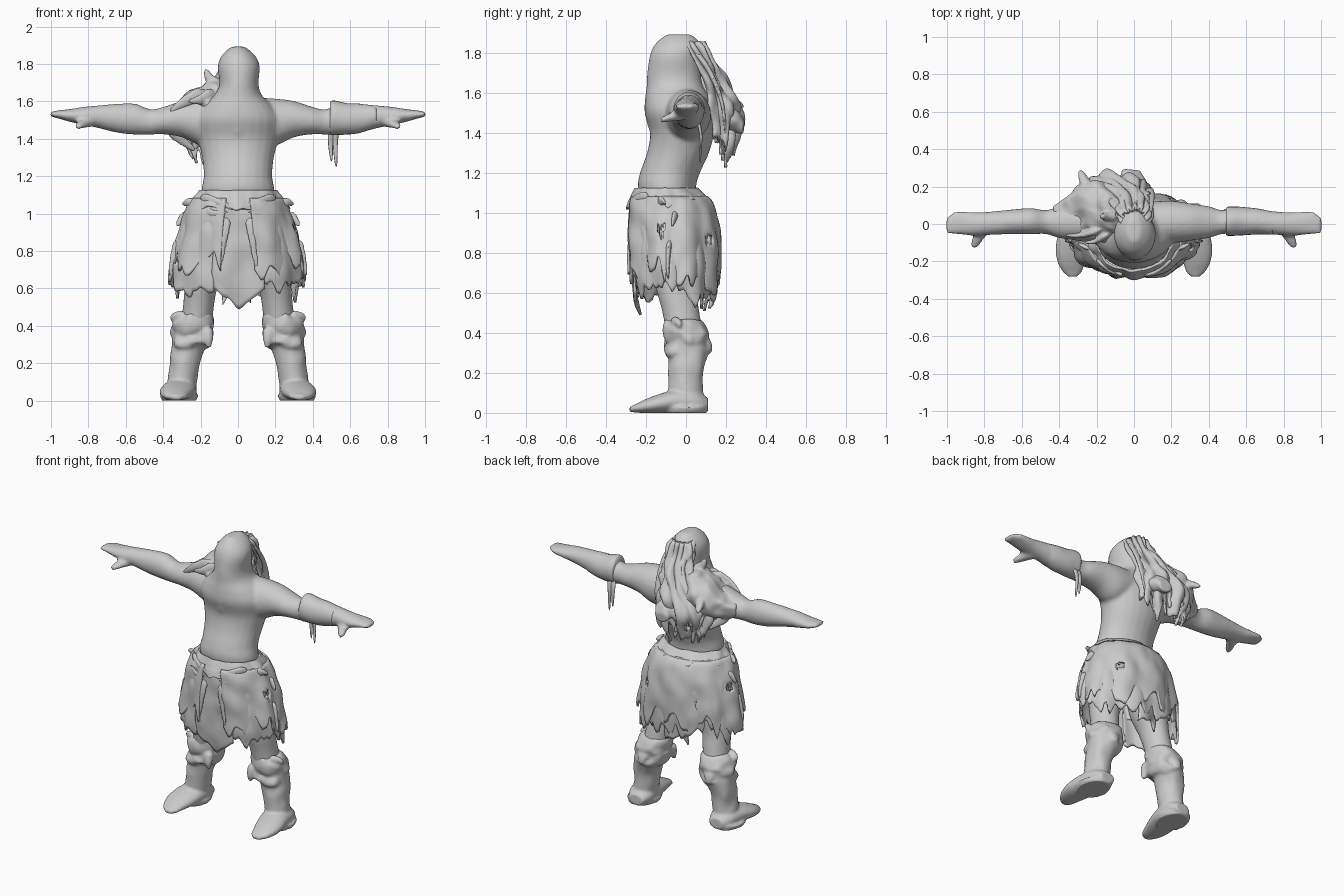
import bpy, bmesh, math, random
from mathutils import Vector, noise

random.seed(4)
old = bpy.data.objects.get("Cube")
if old:
    bpy.data.objects.remove(old)

grey = bpy.data.materials.new("plain grey")
grey.use_nodes = True
grey.diffuse_color = (0.6, 0.6, 0.6, 1)
grey.node_tree.nodes["Principled BSDF"].inputs["Base Color"].default_value = (0.6, 0.6, 0.6, 1)


def spline(rows, steps=4):
    """Smoothly interpolate a list of rows."""
    rows = [Vector(r) for r in rows]
    out = []
    for i in range(len(rows) - 1):
        p0, p1, p2 = rows[max(i - 1, 0)], rows[i], rows[i + 1]
        p3 = rows[min(i + 2, len(rows) - 1)]
        for s in range(steps):
            t = s / steps
            out.append(0.5 * (2 * p1 + (p2 - p0) * t + (2 * p0 - 5 * p1 + 4 * p2 - p3) * t * t
                              + (3 * p1 - p0 - 3 * p2 + p3) * t ** 3))
    return out + [rows[-1]]


def skin(bm, rings):
    """Join rings of vertices into a closed surface."""
    sides = len(rings[0])
    faces = [bm.faces.new(rings[0]), bm.faces.new(rings[-1])]
    for lo, hi in zip(rings, rings[1:]):
        for s in range(sides):
            n = (s + 1) % sides
            faces.append(bm.faces.new((lo[s], lo[n], hi[n], hi[s])))
    bmesh.ops.recalc_face_normals(bm, faces=faces)


def tube(bm, axis, rows, flip=1, rough=0, sides=24):
    """Closed loft along an axis; row = position, two centres, two radii."""
    k = "xyz".index(axis)
    i, j = [n for n in range(3) if n != k]
    rings = []
    for pos, c1, c2, r1, r2 in spline(rows):
        ring = []
        for s in range(sides):
            a = math.tau * s / sides
            p = Vector((0, 0, 0))
            p[k] = pos
            p[i] = c1 + max(r1, .003) * math.cos(a)
            p[j] = c2 + max(r2, .003) * math.sin(a)
            p += noise.noise_vector(p * 14) * rough
            p.x *= flip
            p.z = max(p.z, 0)
            ring.append(bm.verts.new(p))
        rings.append(ring)
    skin(bm, rings)


def strand(bm, points, width, flat=.5):
    """Tapering strip of cloth or hair that follows points."""
    path = spline(points, 5)
    rings = []
    for n, p in enumerate(path):
        d = (path[min(n + 1, len(path) - 1)] - path[max(n - 1, 0)]).normalized()
        u = d.cross(Vector((0, 1, .2))).normalized()
        v = d.cross(u)
        t = n / (len(path) - 1)
        r = width * (1 - t) ** .6 * min(1, .4 + 3 * t) + .002
        rings.append([bm.verts.new(p + u * r * math.cos(a) + v * r * flat * math.sin(a))
                      for a in (math.tau * s / 8 for s in range(8))])
    skin(bm, rings)


def sheet(name, profile, start, end, top, hem, seed, jag=.05, grow=0, tears=(), rough=.012):
    """Ragged cloth wrapped round a profile; angle 0 is the front."""
    bm = bmesh.new()
    prof = sorted(spline(profile), key=lambda r: r[0])
    cols, rows = max(int(abs(end - start) / 2.5), 8), 22
    grid = []
    for c in range(cols + 1):
        deg = start + (end - start) * c / cols
        a = math.radians(deg)
        around = Vector((math.sin(a), math.cos(a), seed))
        low = hem(deg) + jag * (noise.noise(around * 2.5) + noise.noise(around * 7))
        col = []
        for r in range(rows + 1):
            v = r / rows
            z = top + (low - top) * v
            _, cx, cy, rx, ry = min(prof, key=lambda q: abs(q[0] - z))
            near = [q for q in zip(prof, prof[1:]) if q[0][0] <= z <= q[1][0]]
            if near:
                p, q = near[0]
                _, cx, cy, rx, ry = p.lerp(q, (z - p[0]) / (q[0] - p[0]))
            g = grow + .012 * v * math.sin(9 * a + seed)
            g += rough * noise.noise(Vector((math.sin(a) * 3, math.cos(a) * 3, z * 9 + seed)))
            col.append(bm.verts.new((cx + (rx + g) * math.sin(a), cy - (ry + g) * math.cos(a), z)))
        grid.append(col)
    for c in range(cols):
        for r in range(rows):
            deg, z = start + (end - start) * (c + .5) / cols, grid[c][r].co.z
            if not any(math.hypot((deg - t) / 6, (z - h) / .025) < 1 for t, h in tears):
                bm.faces.new((grid[c][r], grid[c + 1][r], grid[c + 1][r + 1], grid[c][r + 1]))
    bmesh.ops.remove_doubles(bm, verts=bm.verts, dist=.0005)
    ob = finish(bm, name)
    solid = ob.modifiers.new("thickness", "SOLIDIFY")
    solid.thickness, solid.offset = .014, 0


def finish(bm, name, voxel=0, relax=4):
    mesh = bpy.data.meshes.new(name)
    bmesh.ops.recalc_face_normals(bm, faces=bm.faces)
    for f in bm.faces:
        f.smooth = True
    bm.to_mesh(mesh)
    bm.free()
    mesh.materials.append(grey)
    ob = bpy.data.objects.new(name, mesh)
    bpy.context.collection.objects.link(ob)
    if voxel:
        m = ob.modifiers.new("fuse", "REMESH")
        m.mode, m.voxel_size, m.use_smooth_shade = "VOXEL", voxel, True
        m = ob.modifiers.new("relax", "SMOOTH")
        m.factor, m.iterations = .5, relax
    return ob


# Torso, head, arms and thighs fused into one body
body = bmesh.new()
tube(body, "z", [(.95, 0, -.07, .19, .13), (1.12, 0, -.095, .195, .145), (1.2, 0, -.08, .183, .15),
                 (1.3, 0, -.04, .192, .155), (1.4, 0, -.02, .215, .16), (1.5, 0, -.035, .225, .172),
                 (1.57, 0, -.04, .19, .165), (1.63, 0, -.055, .13, .142), (1.69, .005, -.06, .105, .135),
                 (1.79, .004, -.055, .112, .125), (1.85, .002, -.04, .085, .11), (1.893, 0, -.035, .035, .06)])
tube(body, "z", [(1.3, 0, -.09, .02, .05), (1.48, 0, -.12, .07, .083), (1.65, 0, -.12, .1, .075)])
for side in (-1, 1):
    tube(body, "x", [(.1, 0, 1.5, .12, .12), (.2, .01, 1.49, .115, .125), (.3, .01, 1.505, .1, .097),
                     (.4, .01, 1.497, .085, .073), (.47, .01, 1.49, .064, .068), (.55, .015, 1.505, .07, .083),
                     (.65, .012, 1.51, .066, .077), (.75, .005, 1.518, .063, .06), (.83, 0, 1.522, .062, .048),
                     (.9, .003, 1.525, .063, .034), (.96, .005, 1.53, .06, .022), (1.005, -.01, 1.532, .042, .012)],
         side)
    tube(body, "y", [(-.13, .855, 1.462, .02, .012), (-.09, .84, 1.475, .03, .02),
                     (0, .79, 1.5, .05, .035)], side)
    tube(body, "z", [(.35, .23, 0, .085, .09), (.5, .212, -.025, .083, .093), (.6, .198, -.045, .088, .1),
                     (.75, .16, -.06, .11, .125), (1, .1, -.07, .1, .12)], side)
finish(body, "body", .012)

# Boots with slouched cuffs below the knee
for side, label in ((-1, "right"), (1, "left")):
    boot = bmesh.new()
    tube(boot, "z", [(.02, .305, .02, .075, .085), (.1, .298, .0, .078, .088), (.2, .288, 0, .08, .088),
                     (.29, .266, .012, .093, .098), (.38, .24, .0, .105, .11), (.43, .23, -.005, .1, .105),
                     (.465, .222, -.012, .085, .092)], side, .008)
    tube(boot, "y", [(.11, .3, .04, .05, .035), (.05, .305, .055, .083, .055), (-.05, .315, .058, .092, .058),
                     (-.14, .33, .045, .09, .047), (-.21, .335, .032, .072, .033),
                     (-.255, .33, .022, .052, .02), (-.282, .328, .018, .025, .012)], side)
    tube(boot, "z", [(0, .315, -.01, .092, .115), (.03, .315, -.01, .104, .122)], side)
    for low, high in ((.33, .455), (.28, .37)):
        mid = (low + high) / 2
        tube(boot, "z", [(low, .255, .01, .085, .09), (low + .02, .25, .006, .106, .112),
                         (mid, .24, 0, .112, .115), (high - .015, .23, -.006, .106, .108),
                         (high + .01, .225, -.01, .085, .09)], side, .022, 32)
    strand(boot, [(side * .28, -.06, .45), (side * .335, -.04, .45), (side * .36, -.03, .43)], .035, .8)
    strand(boot, [(side * .17, -.07, .39), (side * .16, -.09, .33), (side * .155, -.09, .28)], .04, .8)
    strand(boot, [(side * .24, .08, .38), (side * .25, .11, .34), (side * .25, .125, .3)], .05, .6)
    finish(boot, label + "_boot", .009, 3)

# Ragged kilt in overlapping layers
kilt = [(.46, 0, -.057, .335, .185), (.65, 0, -.06, .342, .21), (.8, 0, -.06, .322, .214),
        (.95, 0, -.066, .284, .21), (1.04, 0, -.075, .25, .198), (1.08, 0, -.085, .225, .175),
        (1.115, 0, -.095, .197, .148), (1.13, 0, -.095, .19, .14)]
sheet("kilt_underlayer", kilt, 22, 338, 1.08, lambda d: .6, 1, .1,
      tears=((75, .93), (140, .88), (215, .82), (262, .9), (285, .78)))
sheet("kilt_outer_layer", kilt, 15, 345, 1.08,
      lambda d: .665 + .1 * max(math.cos(math.radians(d)), 0), 3.4, .14, .013,
      ((75, .93), (140, .88), (262, .92)))
sheet("loincloth", kilt, -24, 24, 1.08, lambda d: .5 + .004 * abs(d), 4.2, .03, -.006)
sheet("back_flap", kilt, 168, 196, .9, lambda d: .52, 5.2, .05, -.02)
sheet("waistband", kilt, 0, 360, 1.122, lambda d: 1.045 - .025 * math.cos(math.radians(d)), 7.4, .02, .006)

# Folds, drapes and ragged corners on the kilt
strips = bmesh.new()
for side in (-1, 1):
    strand(strips, [(side * .2, -.19, 1.085), (side * .11, -.258, 1.06), (0, -.28, 1.02)], .035)
    strand(strips, [(side * .19, -.215, 1.03), (side * .13, -.262, 1), (side * .05, -.28, 1.01)], .03)
    strand(strips, [(side * .065, -.268, .98), (side * .075, -.282, .88), (side * .1, -.278, .7)], .035, .3)
    strand(strips, [(side * .23, -.13, 1.05), (side * .265, -.12, 1.06), (side * .3, -.1, 1.045)], .035)
    strand(strips, [(side * .3, -.08, .86), (side * .335, -.09, .77), (side * .365, -.09, .66)], .045, .4)
    strand(strips, [(side * .27, -.05, .99), (side * .3, -.06, .97), (side * .33, -.07, .93)], .035)
finish(strips, "kilt_folds", .008, 2)

# Wide sleeve on the left forearm with hanging ties
sleeve = bmesh.new()
tube(sleeve, "x", [(.492, .015, 1.508, .07, .088), (.51, .015, 1.512, .078, .092), (.58, .015, 1.506, .075, .085),
                   (.66, .012, 1.51, .069, .077), (.74, .005, 1.517, .062, .058)], 1, .004)
finish(sleeve, "left_sleeve")
ties = bmesh.new()
for x, low in ((.5, 1.28), (.525, 1.25)):
    strand(ties, [(x, .06, 1.46), (x - .005, .075, 1.38), (x, .07, low)], .018)
finish(ties, "left_sleeve_ties")

# Hollow pelt cape that hangs from the crown down the back
sheet("pelt_cape", [(1.25, -.1, .16, .13, .045), (1.35, -.1, .16, .16, .07), (1.42, -.1, .16, .175, .09),
                    (1.5, -.1, .15, .175, .11), (1.6, -.06, .135, .135, .1), (1.7, -.01, .1, .09, .08),
                    (1.8, 0, .045, .085, .075), (1.86, 0, .01, .05, .06)],
      75, 285, 1.855, lambda d: 1.32, 2.6, .09, 0, ((128, 1.42), (160, 1.36), (205, 1.4), (110, 1.68)), .05)

# Right shoulder mantle and hanging animal muzzle
pelt = bmesh.new()
tube(pelt, "x", [(-.42, .06, 1.5, .03, .03), (-.36, .07, 1.505, .085, .065), (-.29, .085, 1.535, .125, .09),
                 (-.22, .08, 1.56, .15, .12), (-.15, .065, 1.58, .155, .13), (-.05, .06, 1.56, .13, .12)],
     1, .024, 32)
tube(pelt, "y", [(.2, -.01, 1.48, .08, .07), (.24, -.01, 1.46, .065, .055), (.29, -.01, 1.43, .05, .04)], 1, .012)

# Locks and claws growing out of the pelt
for side in (-1, 1):
    strand(pelt, [(side * .05, .01, 1.84), (side * .08, .11, 1.72), (side * .09, .18, 1.55),
                  (side * .07, .2, 1.35)], .035)
strand(pelt, [(-.1, .04, 1.68), (-.15, .04, 1.72), (-.175, .04, 1.775)], .04, .8)
strand(pelt, [(-.18, -.03, 1.65), (-.28, -.06, 1.6), (-.37, -.06, 1.54)], .045)
strand(pelt, [(-.13, -.05, 1.65), (-.2, -.09, 1.61), (-.27, -.1, 1.6)], .04)
strand(pelt, [(-.22, .15, 1.55), (-.26, .22, 1.56), (-.29, .29, 1.53)], .05, .8)
strand(pelt, [(-.33, .08, 1.48), (-.34, .08, 1.43), (-.22, .11, 1.33)], .05)
for n in range(18):
    x, z = random.uniform(-.24, .06), random.uniform(1.42, 1.66)
    y = .235 - 1.6 * (x + .07) ** 2 - .4 * abs(z - 1.5)
    strand(pelt, [(x, y - .02, z), (x * 1.05, y + .01, z - .05),
                  (x * 1.1 + random.uniform(-.03, .03), y + random.uniform(-.02, .035), z - .12)],
           random.uniform(.025, .04), .7)
finish(pelt, "pelt_mantle", .008, 2)
